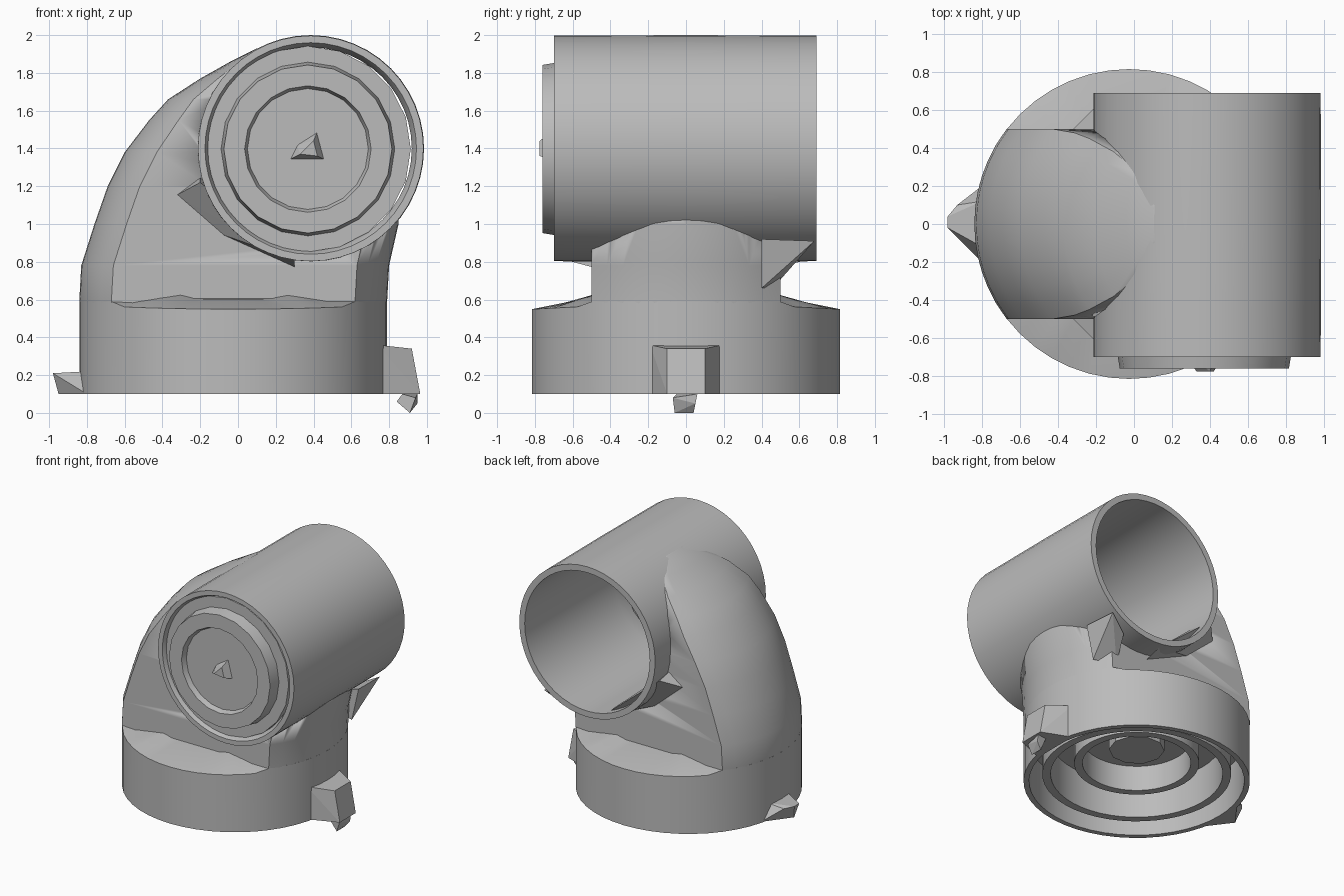
import bpy, bmesh, math
from mathutils import Vector, Matrix

cube = bpy.data.objects.get("Cube")
if cube:
    bpy.data.objects.remove(cube, do_unlink=True)

GREY = (0.5, 0.5, 0.5, 1)
grey = bpy.data.materials.new("plain grey")
grey.use_nodes = True
grey.diffuse_color = GREY
grey.node_tree.nodes["Principled BSDF"].inputs["Base Color"].default_value = GREY


def finish(name, bm, smooth=True):
    bmesh.ops.remove_doubles(bm, verts=bm.verts, dist=1e-4)
    bmesh.ops.recalc_face_normals(bm, faces=bm.faces)
    mesh = bpy.data.meshes.new(name)
    bm.to_mesh(mesh)
    bm.free()
    mesh.materials.append(grey)
    ob = bpy.data.objects.new(name, mesh)
    bpy.context.collection.objects.link(ob)
    bpy.ops.object.select_all(action='DESELECT')
    ob.select_set(True)
    bpy.context.view_layer.objects.active = ob
    if smooth:
        bpy.ops.object.shade_smooth_by_angle(angle=math.radians(32))
    return ob


def lathe(name, profile, centre, along_y=False, segments=48, closed=False):
    """Spin (radius, height) points about z, or about y."""
    bm = bmesh.new()
    points = profile + profile[:1] if closed else profile
    verts = [bm.verts.new((r, 0, h)) for r, h in points]
    edges = [bm.edges.new(pair) for pair in zip(verts, verts[1:])]
    bmesh.ops.spin(bm, geom=verts + edges, cent=(0, 0, 0), axis=(0, 0, 1),
                   angle=math.tau, steps=segments)
    if along_y:
        bm.transform(Matrix.Rotation(-math.pi / 2, 4, 'X'))
    bm.transform(Matrix.Translation(centre))
    return finish(name, bm)


def hull(name, points):
    bm = bmesh.new()
    for p in points:
        bm.verts.new(p)
    bmesh.ops.convex_hull(bm, input=bm.verts)
    return finish(name, bm, False)


# Round base with a sloping ledge and a hollow underside
BASE = (-0.025, 0, 0)
base = lathe("base", [(0, 0.63), (0.55, 0.63), (0.815, 0.59), (0.815, 0.1),
                      (0.775, 0.1), (0.775, 0.45), (0, 0.45)], BASE)
for v in base.data.vertices:
    if v.co.z > 0.55 and abs(v.co.y) > 0.5:
        v.co.z -= 0.05 * abs(v.co.y)
for name, r, low in (("outer_inner_ring", 0.68, 0.16), ("middle_inner_ring", 0.45, 0.25)):
    lathe(name, [(r, 0.46), (r, low), (r - 0.06, low), (r - 0.06, 0.46)], BASE, closed=True)
lathe("under_hub", [(0.2, 0.46), (0.2, 0.36), (0, 0.36)], BASE, segments=10)

# Elbow body: level slices (height, left edge, right edge, half depth)
SLICES = [(0.5, -0.83, 0.78, 0.5), (0.6, -0.84, 0.79, 0.5), (0.78, -0.83, 0.8, 0.5),
          (1.0, -0.76, 0.85, 0.5), (1.2, -0.69, 0.84, 0.5), (1.38, -0.6, 0.8, 0.5),
          (1.55, -0.47, 0.7, 0.48), (1.66, -0.37, 0.6, 0.45), (1.77, -0.2, 0.5, 0.38),
          (1.86, -0.04, 0.4, 0.28), (1.93, 0.1, 0.3, 0.1)]
bm = bmesh.new()
rings = []
R, N = 0.82, 12
for z, left, right, half in SLICES:
    ys = [half * (2 * i / N - 1) for i in range(N + 1)]
    bulge = [R - math.sqrt(R * R - y * y) for y in ys]
    ring = [(left + b, y, z) for y, b in zip(ys, bulge)]
    ring += [(right - b, y, z) for y, b in reversed(list(zip(ys, bulge)))]
    rings.append([bm.verts.new(p) for p in ring])
for a, b in zip(rings, rings[1:]):
    for i in range(len(a)):
        j = (i + 1) % len(a)
        bm.faces.new((a[i], a[j], b[j], b[i]))
bm.faces.new(rings[0])
bm.faces.new(rings[-1])
body = finish("elbow_body", bm)

# Keep the bore of the barrel clear of the body
BARREL = (0.385, 0, 1.4)
cutter = lathe("bore_cutter", [(0, 0.9), (0.575, 0.9), (0.575, -0.9), (0, -0.9)],
               BARREL, True)
cutter.hide_render = True
cut = body.modifiers.new("bore", 'BOOLEAN')
cut.operation = 'DIFFERENCE'
cut.solver = 'EXACT'
cut.object = cutter
bpy.context.view_layer.objects.active = body
bpy.ops.object.modifier_apply(modifier=cut.name)
bpy.data.objects.remove(cutter, do_unlink=True)

# Horizontal barrel, open at the back, with a stepped front plate
lathe("barrel", [(0.597, 0.69), (0.6, 0), (0.597, -0.7), (0.56, -0.7), (0.535, -0.65),
                 (0.535, -0.4), (0.55, 0.69)], BARREL, True, closed=True)
lathe("front_plate", [(0, -0.72), (0.32, -0.72), (0.335, -0.76), (0.445, -0.76),
                      (0.46, -0.67), (0.545, -0.67), (0.545, -0.5), (0.3, -0.45),
                      (0, -0.45)], (0.37, 0, 1.397), True, segments=20)
hull("plate_stud", [(0.27, -0.71, 1.34), (0.46, -0.71, 1.34), (0.42, -0.71, 1.49),
                    (0.31, -0.71, 1.42), (0.33, -0.775, 1.37), (0.42, -0.775, 1.36),
                    (0.4, -0.775, 1.44)])

# Wedges joining the body to the underside of the barrel
for side, name in ((-1, "front_wedge"), (1, "back_wedge")):
    hull(name, [(x, side * y, z) for x, y, z in (
        (-0.33, 0.49, 1.15), (-0.2, 0.62, 1.22), (-0.2, 0.47, 1.25), (0.3, 0.64, 0.81),
        (0.3, 0.49, 0.77), (-0.1, 0.49, 0.95))])
hull("back_flare", [(0.55, 0.46, 0.66), (0.72, 0.4, 0.66), (0.78, 0.4, 0.92),
                    (0.77, 0.68, 0.91), (0.6, 0.6, 0.83), (0.55, 0.46, 0.83)])

# Lug and peg on the left, small lug on the right
hull("left_lug", [(x, s * y, z) for s in (-1, 1) for x, y, z in (
    (0.74, 0.19, 0.1), (0.74, 0.19, 0.36), (0.92, 0.1, 0.34), (0.965, 0.1, 0.1))])
hull("left_peg", [(0.84, -0.04, 0.06), (0.87, -0.05, 0.1), (0.95, 0.06, 0.1),
                  (0.87, 0.05, 0.1), (0.94, -0.07, 0.08), (0.95, 0.05, 0.05),
                  (0.91, -0.06, 0.0), (0.91, 0.04, 0.0)])
hull("right_lug", [(-0.8, -0.2, 0.1), (-0.8, 0.2, 0.1), (-0.8, -0.12, 0.22),
                   (-0.8, 0.12, 0.22), (-0.98, -0.02, 0.21), (-0.98, 0.04, 0.21),
                   (-0.93, 0.1, 0.2), (-0.95, 0.0, 0.1)])
